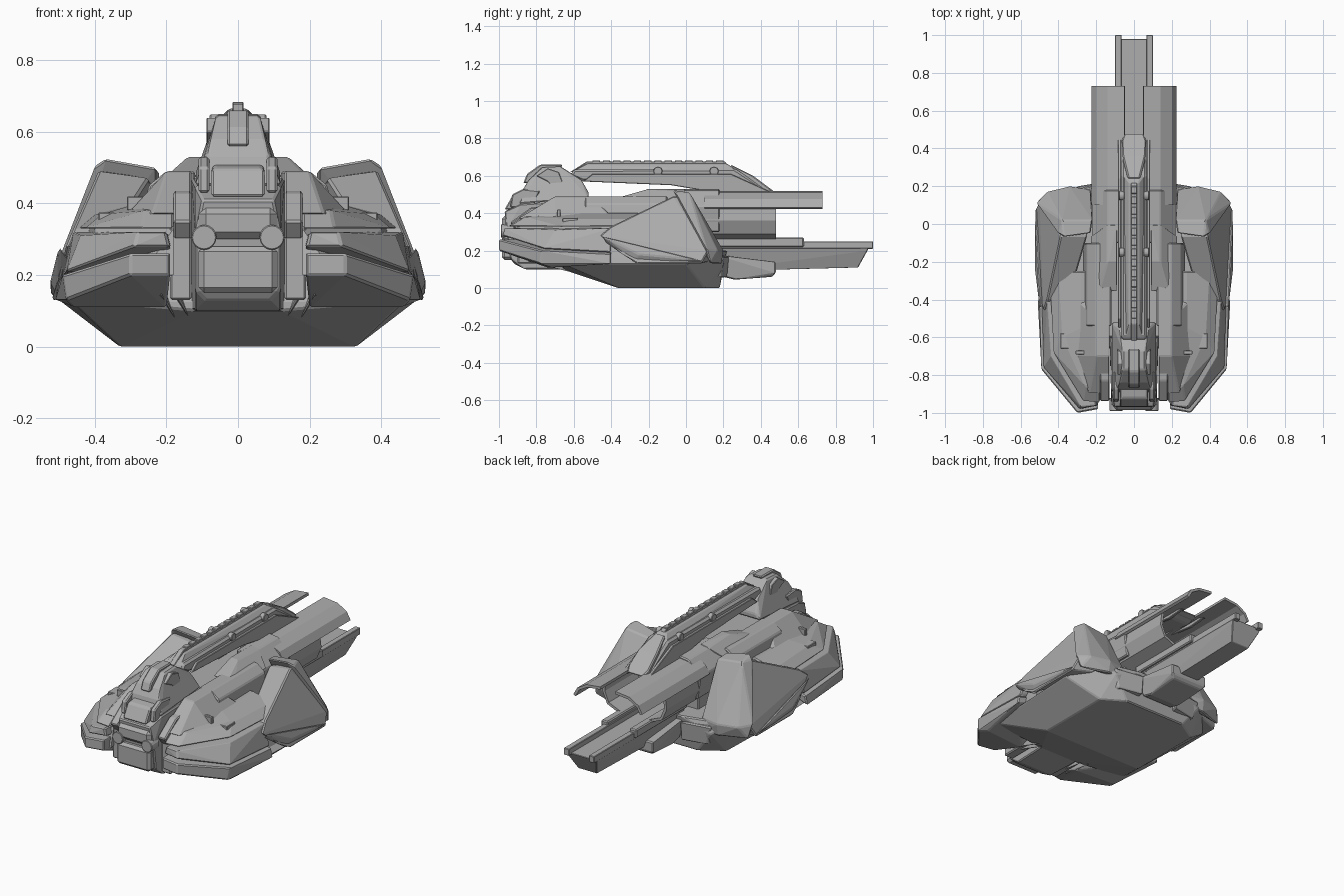
import bpy, bmesh
from math import pi, radians
from mathutils import Matrix

old = bpy.data.objects.get("Cube")
if old:
    bpy.data.objects.remove(old, do_unlink=True)

grey = bpy.data.materials.new("armour_grey")
grey.use_nodes = True
shade = .42
colour = (shade, shade, shade, 1)
grey.diffuse_color = colour
grey.node_tree.nodes["Principled BSDF"].inputs["Base Color"].default_value = colour

# Shared heights and widths
belly, seam, ledge, crest = .13, .2, .33, .49
nose_half, rail_half, fine = .12, .068, .003


def finish(name, bm, mirror=False, bevel=.006):
    """Turn a bmesh into an object, optionally mirrored across x and bevelled."""
    bmesh.ops.recalc_face_normals(bm, faces=bm.faces)
    mesh = bpy.data.meshes.new(name)
    bm.to_mesh(mesh)
    bm.free()
    mesh.materials.append(grey)
    ob = bpy.data.objects.new(name, mesh)
    bpy.context.scene.collection.objects.link(ob)
    if bevel:
        mod = ob.modifiers.new("edge_bevel", "BEVEL")
        mod.width, mod.segments, mod.limit_method = bevel, 1, "ANGLE"
        mod.angle_limit = radians(25)
    if mirror:
        ob.modifiers.new("mirror", "MIRROR")
    return ob


def hull(name, points, pair=True, bevel=.006):
    """Faceted solid around the points: a mirrored pair, or one central piece."""
    bm = bmesh.new()
    if not pair:
        points = points + [(-x, y, z) for x, y, z in points]
    verts = [bm.verts.new(p) for p in points]
    bmesh.ops.convex_hull(bm, input=verts)
    loose = [v for v in bm.verts if not v.link_faces]
    bmesh.ops.delete(bm, geom=loose, context="VERTS")
    bmesh.ops.dissolve_limit(bm, angle_limit=radians(4), verts=bm.verts, edges=bm.edges)
    return finish(name, bm, pair, bevel)


def box(name, xs, ys, zs, pair=True, bevel=.006):
    return hull(name, [(x, y, z) for x in xs for y in ys for z in zs], pair, bevel)


def beam(name, section, ys, pair=True):
    """Convex (x, z) cross-section carried along y."""
    return hull(name, [(x, y, z) for y in ys for x, z in section], pair)


def slab(name, profile, x0, x1, pair=True, bevel=.006):
    """Side profile of (y, z) points extruded between two x positions."""
    bm = bmesh.new()
    face = bm.faces.new([bm.verts.new((x0, y, z)) for y, z in profile])
    out = bmesh.ops.extrude_face_region(bm, geom=[face])["geom"]
    moved = [g for g in out if isinstance(g, bmesh.types.BMVert)]
    bmesh.ops.translate(bm, verts=moved, vec=(x1 - x0, 0, 0))
    return finish(name, bm, pair, bevel)


def shell(name, section, start, end, thickness=.016):
    """Open curved plate pair: (x, z) section swept from start to end along y."""
    bm = bmesh.new()
    rows = [[bm.verts.new((x, y, z)) for y in (start, end)] for x, z in section]
    for (a, b), (c, d) in zip(rows, rows[1:]):
        bm.faces.new((a, b, d, c))
    ob = finish(name, bm, True, 0)
    mod = ob.modifiers.new("plate", "SOLIDIFY")
    mod.thickness, mod.offset = thickness, -1
    return ob


def disc(name, centre, radius, depth, axis):
    bm = bmesh.new()
    turn = Matrix.Rotation(pi / 2, 4, axis)
    bmesh.ops.create_cone(bm, cap_ends=True, segments=16, radius1=radius, radius2=radius,
                          depth=depth, matrix=Matrix.Translation(centre) @ turn)
    return finish(name, bm, True, fine)


# Keel and underside
hull("keel", [(ledge, -.36, 0), (ledge, .1, 0), (seam, .18, 0), (.47, -.66, belly),
              (.5, 0, belly), (.3, .2, belly), (nose_half, -.66, .1),
              (nose_half, .22, seam), (.4, -.6, seam), (.4, .15, seam)], False)
for side in (0, .04):
    hull("keel_strut", [(.12 + side, -.5, .05), (.18 + side, -.85, .14),
                        (.17 + side, -.85, .15), (.18 + side, -.7, seam)])

# Front fenders: stacked armour layers with grooves between
hull("lower_fender", [(.19, -.98, seam), (.3, -1, seam), (.48, -.78, belly), (.51, -.4, belly),
                      (seam, -.74, .11), (.46, -.72, .11), (.19, -.98, .26),
                      (.3, -1, .26), (crest, -.77, seam), (.5, -.4, .18), (.19, -.4, .26)])
hull("middle_fender", [(.19, -.96, .28), (.29, -.98, .28), (.48, -.76, .21), (crest, -.4, .19),
                       (.19, -.5, seam), (seam, -.96, .32), (.28, -.97, .32),
                       (.44, -.7, .31), (.46, -.4, .32), (.18, -.4, .32)])
hull("fender_deck", [(.18, -.95, ledge), (.27, -.94, ledge), (.43, -.68, ledge),
                     (.45, -.3, ledge), (.18, -.86, .39), (.26, -.86, .38), (.38, -.6, .37),
                     (.4, -.25, .37), (.28, -.55, .4), (.28, -.25, .4),
                     (.18, -.25, .4), (.18, -.25, ledge)])
hull("fender_ridge", [(belly, -.9, .37), (.24, -.9, .37), (belly, -.7, crest),
                      (seam, -.7, crest), (seam, -.5, crest), (belly, -.5, crest),
                      (.3, -.7, .38), (.3, -.4, .38), (.15, -.4, .4)])
hull("fender_core", [(.18, -.93, seam), (.27, -.94, seam), (.44, -.74, .15), (.46, -.3, .15),
                     (.18, -.9, ledge), (.4, -.66, ledge), (.42, -.3, ledge),
                     (.18, -.3, ledge)], bevel=0)
box("fender_latch", (.25, .31), (-.69, -.67), (.38, .42), bevel=fine)
box("fender_hatch", (ledge, .39), (-.66, -.58), (.34, .375), bevel=fine)

# Rear flank pods with a raised ridge strap
hull("rear_pod", [(.52, -.25, belly), (.52, .08, belly), (.5, .12, seam), (.3, .15, .15),
                  (.39, -.07, crest), (.37, 0, crest), (.25, -.07, .47), (.24, .04, .45),
                  (.46, -.4, ledge), (.48, -.46, .28), (.5, -.36, .19),
                  (.34, -.38, ledge), (.22, .15, seam)])
hull("pod_strap", [(.23, -.05, .5), (.37, -.07, .525), (.4, -.05, .505), (.38, .02, .51),
                   (.22, .02, crest), (.515, .11, .21), (.5, belly, belly), (.34, .2, seam),
                   (.34, .19, belly), (.46, .17, seam), (.23, .18, seam), (.23, .18, belly)])
hull("pod_trim", [(.47, -.43, .24), (.5, -.45, .28), (.51, -.28, .16), (.525, -.25, .18),
                  (.525, .08, .15), (.5, .1, belly), (.5, -.27, belly)])
hull("rear_skirt", [(nose_half, .1, .04), (.3, .1, .04), (nose_half, .22, .06), (.27, .19, .06),
                    (nose_half, .23, .17), (.3, .2, .17), (ledge, .1, seam)])

# Central deck and breech
box("deck_floor", (.15,), (-.6, .1), (.15, .44), False)
beam("deck_block", [(.27, ledge), (.25, .45), (seam, crest), (nose_half, crest),
                    (nose_half, ledge)], (-.54, -.1))
beam("breech_cover", [(seam, .3), (.22, .44), (.14, .52), (.06, .53), (.06, .3)], (-.1, .18))
hull("deck_hump", [(.23, -.36, .45), (.18, -.34, crest), (.14, -.2, .53), (.23, -.06, .45),
                   (.14, 0, .52), (.09, -.36, .48), (.09, -.2, .53), (.09, 0, .53)])

# Rear cannon: upper shells, sleeve and long grooved lower barrel
shell("upper_barrel_shell", [(.05, .52), (.14, .51), (seam, .475), (.225, .43)], .1, .73)
shell("barrel_sleeve", [(seam, .44), (.21, .36), (.18, .29), (.1, .255)], 0, .48)
hull("lower_barrel", [(.1, .15, .22), (.1, .98, .22), (.06, .92, .11), (.06, .15, .09),
                      (.095, .15, seam), (.095, .97, seam)], False, fine)
box("barrel_rim", (.065, .1), (.15, 1), (.21, .25), bevel=fine)
box("trough_rail", (.07, .115), (.15, .63), (.22, .27))
hull("barrel_mount", [(.1, .2, .06), (.1, .26, .045), (.1, .46, .06),
                      (nose_half, .48, .08), (nose_half, .48, .14), (nose_half, .15, .18)], False)

# Top rail with toothed spine
slab("rail_base", [(-.62, .6), (-.6, .635), (.26, .64), (.46, .51), (.4, crest),
                   (.1, .53), (-.2, .565), (-.55, .57)], -rail_half, rail_half, False, .012)
hull("rail_top", [(.045, -.6, .63), (.025, -.53, .665), (.025, .22, .665), (.06, .27, .63),
                  (.05, -.6, .6), (.06, .27, .6)], False)
slab("rail_spine", [(-.62, .62), (-.53, .677), (.21, .677), (.23, .64)], -.016, .016, False, fine)
for i in range(13):
    y = -.5 + i * .055
    box("spine_tooth", (.016,), (y, y + .04), (.66, .683), False, fine)
slab("rail_side_guard", [(-.55, .57), (-.5, .61), (.24, .61), (.44, .52), (.52, crest),
                         (.4, .48), (.1, .52), (-.08, .55)], rail_half, .085, bevel=fine)
for y in (-.15, .15):
    disc("rail_knob", (.064, y, .625), .024, .03, "Y")
hull("rail_tail", [(.03, .24, .66), (.06, .36, .6), (.065, .44, .54), (.05, .48, .51),
                   (.065, .44, .5), (.05, .24, .58)], False)

# Cockpit nose
hull("nose_body", [(.1, -.97, .41), (nose_half, -.96, .31), (nose_half, -.94, .16),
                   (.09, -.92, belly), (nose_half, -.86, .1), (belly, -.6, .1),
                   (belly, -.6, .47), (nose_half, -.88, .45)], False)
box("chin_plate", (.11,), (-.985, -.9), (.15, .28), False, .015)
box("nose_band", (.11,), (-.985, -.9), (.3, .39), False, .02)
hull("canopy", [(.075, -.97, .42), (.075, -.93, crest), (.065, -.92, .5), (.075, -.85, .42),
                (.07, -.8, .52)], False)
disc("nose_lamp", (.095, -.955, .305), .035, .07, "X")
box("nose_brace", (belly, .19), (-.9, -.6), (belly, .36))
slab("cheek_guard", [(-.94, .35), (-.83, .43), (-.6, .46), (-.6, .3), (-.9, .3)], belly, .18)

# Head hood with ears and centre cover
hull("head_hood", [(.06, -.77, .645), (.06, -.67, .65), (.075, -.84, .58), (.085, -.87, .53),
                   (nose_half, -.89, .45), (nose_half, -.52, .48), (.09, -.52, .51),
                   (.075, -.56, .58)], False)
slab("hood_brow", [(-.93, .5), (-.87, .53), (-.78, .52), (-.82, .43), (-.94, .43)], .08, .11)
slab("head_ear", [(-.8, .6), (-.74, .64), (-.68, .62), (-.65, .54), (-.7, .52), (-.74, .57)],
     .06, .088, bevel=fine)
slab("head_cover", [(-.87, .56), (-.85, .61), (-.78, .66), (-.66, .66), (-.7, .57)],
     -.03, .03, False)
